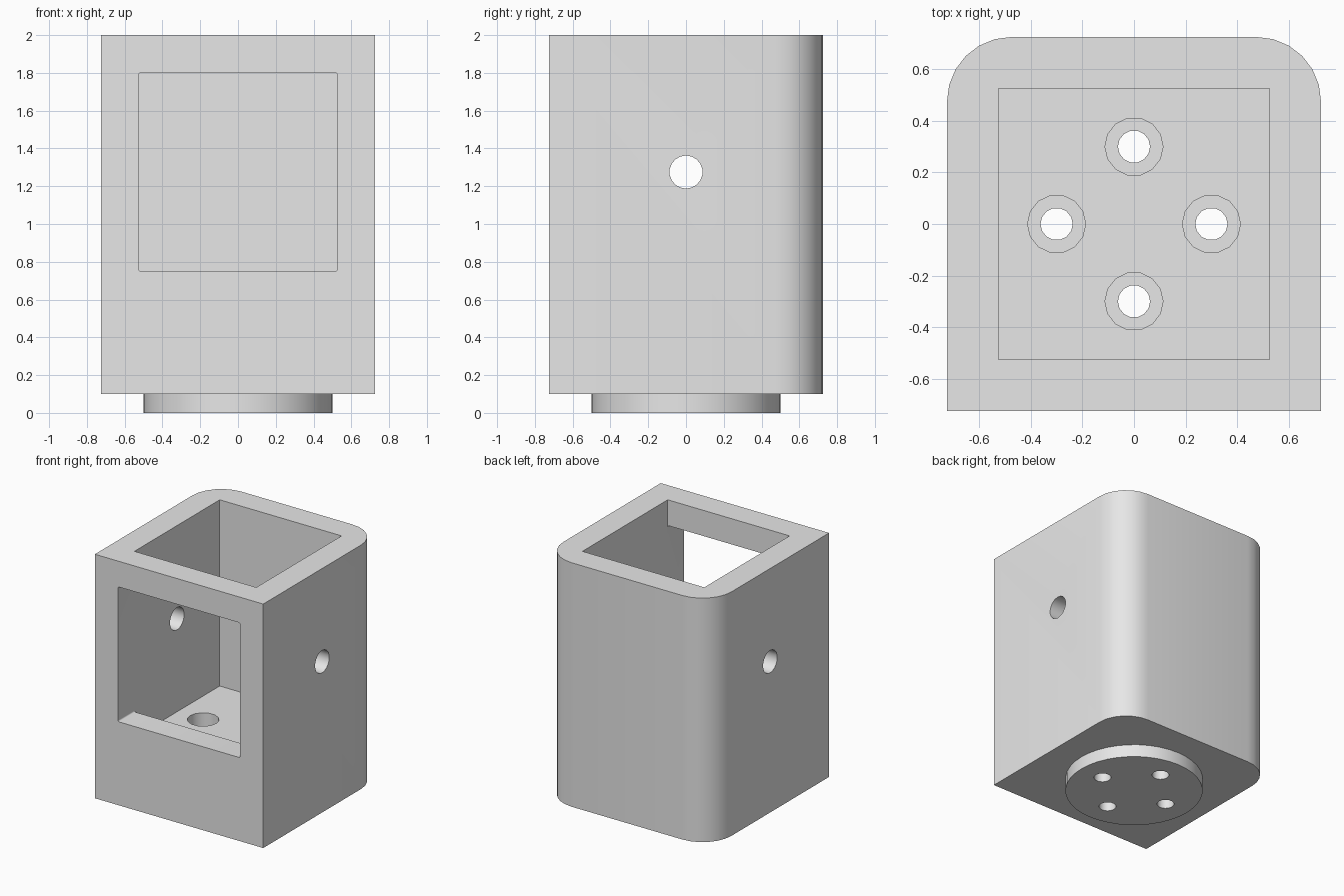
import bpy, bmesh, math
from mathutils import Matrix

cube = bpy.data.objects.get("Cube")
if cube:
    bpy.data.objects.remove(cube, do_unlink=True)

grey = bpy.data.materials.new("plain_grey")
grey.use_nodes = True
colour = (0.8, 0.8, 0.8, 1)
grey.diffuse_color = colour
grey.node_tree.nodes["Principled BSDF"].inputs["Base Color"].default_value = colour

HALF, INNER = 0.725, 0.525     # outer and cavity half widths
BOTTOM, FLOOR, TOP = 0.1, 0.55, 2.0


def prism(name, outline, low, high, matrix=Matrix()):
    """Extrude a flat outline from low to high along z, then place it."""
    bm = bmesh.new()
    base = bm.faces.new([bm.verts.new((x, y, low)) for x, y in outline])
    side = bmesh.ops.extrude_face_region(bm, geom=[base])["geom"]
    for v in side:
        if isinstance(v, bmesh.types.BMVert):
            v.co.z = high
    bm.transform(matrix)
    bmesh.ops.recalc_face_normals(bm, faces=bm.faces)
    mesh = bpy.data.meshes.new(name)
    bm.to_mesh(mesh)
    bm.free()
    mesh.materials.append(grey)
    obj = bpy.data.objects.new(name, mesh)
    bpy.context.collection.objects.link(obj)
    return obj


def circle(radius, sides, cx=0, cy=0):
    turns = [math.tau * i / sides for i in range(sides)]
    return [(cx + radius * math.cos(a), cy + radius * math.sin(a)) for a in turns]


def rectangle(half_x, half_y, radii, steps):
    """Corners run anticlockwise from +x +y; a zero radius is square."""
    points = []
    for i, (sx, sy) in enumerate([(1, 1), (-1, 1), (-1, -1), (1, -1)]):
        r = radii[i]
        cx, cy = sx * (half_x - r), sy * (half_y - r)
        for k in range(steps + 1 if r else 1):
            a = math.pi / 2 * (i + k / steps)
            points.append((cx + r * math.cos(a), cy + r * math.sin(a)))
    return points


def combine(target, tool, operation):
    mod = target.modifiers.new(tool.name, "BOOLEAN")
    mod.operation, mod.solver, mod.object = operation, "EXACT", tool
    bpy.context.view_layer.objects.active = target
    bpy.ops.object.modifier_apply(modifier=mod.name)
    bpy.data.objects.remove(tool, do_unlink=True)


# Body with rounded back corners, standing on a round boss
housing = prism("housing", rectangle(HALF, HALF, (0.25, 0.25, 0, 0), 6), BOTTOM, TOP)
combine(housing, prism("round_boss", circle(0.5, 40), 0, 0.2), "UNION")

# Open cavity
combine(housing, prism("cavity", rectangle(INNER, INNER, (0,) * 4, 1), FLOOR, TOP + 0.2),
        "DIFFERENCE")

# Front window
to_front = Matrix.Translation((0, 0, 1.275)) @ Matrix.Rotation(math.pi / 2, 4, "X")
combine(housing, prism("window", rectangle(INNER, INNER, (0.01,) * 4, 3), 0.4, 1, to_front),
        "DIFFERENCE")

# Hole through both side walls
to_side = Matrix.Translation((0, 0, 1.275)) @ Matrix.Rotation(math.pi / 2, 4, "Y")
combine(housing, prism("side_hole", circle(0.0875, 18), -1, 1, to_side), "DIFFERENCE")

# Four counterbored screw holes in the floor
for x, y in [(0.3, 0), (0, 0.3), (-0.3, 0), (0, -0.3)]:
    combine(housing, prism("counterbore", circle(0.1125, 14, x, y), 0.25, 0.7), "DIFFERENCE")
    combine(housing, prism("screw_hole", circle(0.0625, 14, x, y), -0.1, 0.4), "DIFFERENCE")

# Smooth curves, sharp edges
bpy.ops.object.select_all(action="DESELECT")
housing.select_set(True)
bpy.context.view_layer.objects.active = housing
bpy.ops.object.shade_smooth_by_angle(angle=math.radians(35))
